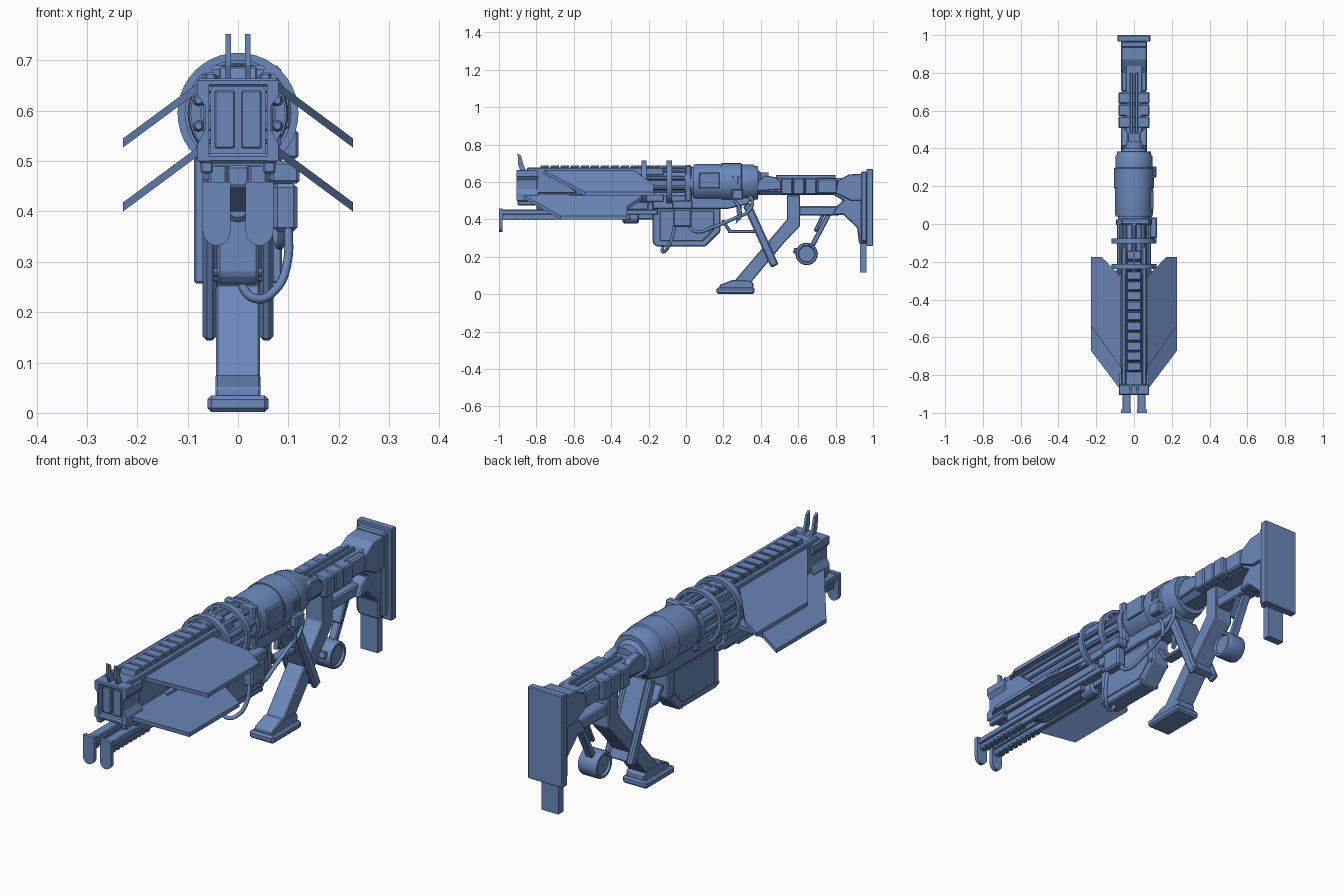
import bpy, bmesh, math
from mathutils import Vector

AX = 0.595  # height of the barrel axis
BLUE = bpy.data.materials.new("blue_metal")
BLUE.diffuse_color = (0.15, 0.25, 0.50, 1)
SIDES = ((-1, "left"), (1, "right"))

def finish(name, bm, bevel=0.0, smooth=False):
    bmesh.ops.recalc_face_normals(bm, faces=bm.faces)
    me = bpy.data.meshes.new(name)
    bm.to_mesh(me)
    bm.free()
    me.materials.append(BLUE)
    ob = bpy.data.objects.new(name, me)
    bpy.context.collection.objects.link(ob)
    if bevel:
        m = ob.modifiers.new("bevel", 'BEVEL')
        m.width, m.segments, m.limit_method = bevel, 1, 'ANGLE'
    if smooth:
        bpy.ops.object.select_all(action='DESELECT')
        ob.select_set(True)
        bpy.context.view_layer.objects.active = ob
        bpy.ops.object.shade_smooth_by_angle(angle=math.radians(35))

def skin(rows, closed=False):
    """Faces between successive closed outlines, capped unless closed."""
    bm = bmesh.new()
    rows = [[bm.verts.new(p) for p in r] for r in rows]
    n = len(rows[0])
    for a, b in zip(rows, rows[1:] + (rows[:1] if closed else [])):
        for i in range(n):
            bm.faces.new((a[i], a[(i + 1) % n], b[(i + 1) % n], b[i]))
    if not closed:
        bm.faces.new(rows[0])
        bm.faces.new(rows[-1])
    return bm

def side(name, pts, x0, x1, bevel=0.0):
    """Side outline (y, z) extruded across x."""
    finish(name, skin([[(x, y, z) for y, z in pts] for x in (x0, x1)]), bevel)

def section(name, pts, y0, y1, bevel=0.0):
    """Cross-section (x, z) extruded along y."""
    finish(name, skin([[(x, y, z) for x, z in pts] for y in (y0, y1)]), bevel)

def box(name, x0, x1, y0, y1, z0, z1, bevel=0.0):
    side(name, [(y0, z0), (y1, z0), (y1, z1), (y0, z1)], x0, x1, bevel)

def bar(name, p, q, w, x0, x1, bevel=0.004):
    """Straight strut from p to q in the side plane."""
    p, q = Vector(p), Vector(q)
    d = (q - p).normalized() * w / 2
    n = Vector((-d.y, d.x))
    side(name, [p + n, q + n, q - n, p - n], x0, x1, bevel)

def lathe(name, prof, c=(0, AX), n=32, ring=False, axis='y'):
    """Profile (along, radius) turned about y, or about x with c = (y, z)."""
    rows = []
    for t, r in prof:
        uv = [(c[0] + r * math.cos(a), c[1] + r * math.sin(a)) for a in [2 * math.pi * i / n for i in range(n)]]
        rows.append([(u, t, v) if axis == 'y' else (t, u, v) for u, v in uv])
    finish(name, skin(rows, ring), 0, True)

def tube(name, pts, r):
    cu = bpy.data.curves.new(name, 'CURVE')
    cu.dimensions, cu.bevel_depth, cu.bevel_resolution, cu.resolution_u = '3D', r, 2, 8
    cu.use_fill_caps = True
    cu.materials.append(BLUE)
    sp = cu.splines.new('BEZIER')
    sp.bezier_points.add(len(pts) - 1)
    for b, p in zip(sp.bezier_points, pts):
        b.co, b.handle_left_type, b.handle_right_type = p, 'AUTO', 'AUTO'
    bpy.context.collection.objects.link(bpy.data.objects.new(name, cu))

# Barrel core, top ribs and muzzle
section("barrel_core", [(-.045, .49), (.045, .49), (.055, .52), (.055, .64), (.04, .66),
                        (-.04, .66), (-.055, .64), (-.055, .52)], -.88, -.02)
for i in range(12):
    y = -.785 + i * .0535
    side(f"top_rib_{i}", [(y, .65), (y + .043, .65), (y + .053, .688), (y + .008, .688)], -.038, .038, .003)
box("muzzle_top", -.08, .08, -.905, -.85, .648, .664, .004)
box("muzzle_bottom", -.08, .08, -.905, -.79, .495, .515, .006)
for s, tag in SIDES:
    for k, (z0, z1, xo) in enumerate([(.495, .535, .07), (.56, .578, .064), (.598, .612, .064), (.635, .676, .066)]):
        box(f"barrel_rail_{tag}_{k}", s * .044, s * xo, -.85, -.12, z0, z1, .004)
    side(f"muzzle_shield_{tag}", [(-.80, .54), (-.58, .54), (-.71, .655), (-.80, .655)], s * .05, s * .068, .003)
    section(f"muzzle_side_{tag}", [(s * .058, .50), (s * .08, .50), (s * .08, .535), (s * .066, .56),
            (s * .066, .61), (s * .08, .63), (s * .08, .66), (s * .058, .66)], -.905, -.79)
    box(f"muzzle_plate_{tag}", s * .006, s * .047, -.895, -.87, .525, .64, .003)
    box(f"muzzle_cheek_{tag}", s * .05, s * .074, -.90, -.80, .475, .51, .004)
    side(f"sight_prong_{tag}", [(-.88, .65), (-.85, .65), (-.872, .70), (-.882, .74), (-.90, .752), (-.898, .69)],
         s * .014, s * .025)
    # Lower rails ending in round-nosed hooks
    box(f"under_rail_{tag}", s * .018, s * .062, -.985, -.15, .425, .452, .004)
    box(f"under_rail_web_{tag}", s * .028, s * .052, -.985, -.30, .398, .43, .003)
    for i in range(9):
        box(f"rail_tooth_{tag}_{i}", s * .024, s * .057, -.965 + i * .03, -.947 + i * .03, .396, .41)
    arc = [(s * .0425 + .0275 * math.cos(a), .362 + .03 * math.sin(a))
           for a in [math.pi + math.pi * i / 10 for i in range(11)]]
    section(f"rail_hook_{tag}", arc + [(s * .0425 + .0275, .458), (s * .0425 - .0275, .458)], -1.0, -.982)
    box(f"rail_hanger_{tag}", s * .02, s * .06, -.80, -.2, .45, .495, .006)
    # Wing plates, upper and lower
    wings = {"upper": (.662, [(.07, -.76), (.228, -.54), (.228, -.175), (.17, -.175), (.07, -.28)]),
             "lower": (.535, [(.07, -.88), (.228, -.67), (.228, -.315), (.16, -.315), (.07, -.22)])}
    for w, (z, pts) in wings.items():
        finish(f"wing_{w}_{tag}", skin([[(s * x, y, z - d - .74 * (x - .07)) for x, y in pts] for d in (0, .018)]))
    box(f"wing_mount_{tag}", s * .05, s * .082, -.62, -.28, .50, .535, .004)
side("under_keel", [(-.72, .45), (-.62, .40), (-.12, .40), (-.12, .49), (-.72, .49)], -.022, .022, .004)
lathe("under_lug", [(-.34, .022), (-.33, .032), (-.26, .032), (-.25, .022)], (0, .41), 16)

# Hoops, cage rods and inner barrel
for k, y in enumerate((-.225, -.09)):
    lathe(f"hoop_{k}", [(y - .014, .105), (y - .014, .12), (y + .014, .12), (y + .014, .105)], n=40, ring=True)
    for a in (54, 126, 234, 306):
        c, d = math.cos(math.radians(a)), math.sin(math.radians(a))
        lathe(f"hoop_spacer_{k}_{a}", [(y - .012, .01), (y + .012, .01)], (.1 * c, AX + .1 * d), 8)
lathe("inner_barrel", [(-.26, .06), (-.25, .075), (.02, .075)])
for i in range(10):
    c, d = math.cos(math.pi * (i + .5) / 5), math.sin(math.pi * (i + .5) / 5)
    lathe(f"cage_rod_{i}", [(-.27, .007), (-.262, .012), (.01, .012)], (.082 * c, AX + .082 * d), 8)

# Round receiver
lathe("receiver", [(-.005, .08), (-.005, .094), (.025, .094), (.025, .086), (.04, .086), (.04, .097), (.055, .1),
                   (.19, .1), (.19, .105), (.295, .105), (.30, .099), (.355, .099), (.37, .09), (.385, .09),
                   (.385, .07), (.40, .055), (.44, .055)], n=40)
box("receiver_side_port", .085, .104, .07, .18, .565, .65, .004)
for k, y in enumerate((.245, .275)):
    box(f"receiver_vent_{k}", .09, .11, y, y + .015, .585, .63, .002)
box("receiver_lug", .085, .12, .245, .305, .505, .56, .005)
box("front_collar_block", -.07, .085, -.005, .03, .49, .69, .008)

# Lower receiver and magazine
side("lower_receiver", [(-.18, .455), (.22, .455), (.33, .48), (.37, .53), (.33, .55), (-.15, .55), (-.18, .52)],
     -.055, .055, .005)
side("magazine", [(-.178, .46), (-.178, .275), (-.16, .255), (.105, .255), (.185, .335), (.185, .46)],
     -.042, .042, .006)
for s, tag in SIDES:
    side(f"magazine_panel_{tag}", [(-.14, .445), (-.14, .285), (.09, .285), (.15, .345), (.15, .445)],
         s * .04, s * .047, .003)
    for k, c in enumerate([(-.16, .28), (.10, .27), (.168, .345), (-.16, .44)]):
        lathe(f"magazine_bolt_{tag}_{k}", [(s * .03, .009), (s * .048, .009)], c, 8, axis='x')

# Side power box with its cables
box("power_box", .07, .118, -.07, .03, .36, .455, .008)
box("power_box_cap", .065, .122, -.075, .035, .455, .50, .006)
tube("front_cable", [(.10, -.06, .37), (.098, -.075, .30), (.075, -.10, .245), (.035, -.125, .227),
                     (.01, -.125, .25), (.01, -.12, .28)], .009)
tube("rear_cable", [(.09, .01, .37), (.085, .05, .335), (.075, .15, .36), (.07, .27, .41), (.072, .33, .44),
                    (.07, .355, .50), (.06, .32, .54)], .009)
tube("receiver_cable", [(.07, .26, .50), (.08, .29, .45), (.075, .285, .40)], .008)

# Trigger and guard
bar("guard_front", (.195, .395), (.235, .335), .018, -.025, .025)
bar("guard_base", (.225, .335), (.40, .335), .018, -.025, .025)
side("trigger", [(.27, .47), (.30, .47), (.29, .40), (.265, .375), (.272, .42)], -.01, .01)

# Grip leg, foot and crossing struts
side("grip_leg", [(.25, .06), (.345, .06), (.525, .275), (.61, .365), (.61, .53), (.54, .53), (.54, .40)],
     -.044, .044, .004)
side("foot_ankle", [(.18, .03), (.36, .03), (.36, .06), (.335, .075), (.245, .075), (.18, .05)], -.045, .045, .004)
box("foot_sole", -.061, .061, .163, .367, .002, .035, .008)
for s, tag in SIDES:
    bar(f"cross_strut_{tag}", (.325, .48), (.475, .15), .045, s * .043, s * .07, .008)
bar("cross_strut_core", (.33, .48), (.47, .16), .03, -.045, .045)

# Rear body, rail and stock
section("rear_tube", [(-.06, .55), (-.04, .53), (.04, .53), (.06, .55), (.06, .60), (.04, .62), (-.04, .62),
                      (-.06, .60)], .39, .86)
for s, tag in SIDES:
    side(f"rear_link_{tag}", [(.38, .60), (.42, .635), (.48, .625), (.51, .60), (.51, .56), (.38, .55)],
         s * .03, s * .068, .004)
    box(f"rear_rail_{tag}", s * .006, s * .022, .48, .80, .61, .637, .003)
for k in range(3):
    box(f"rear_sleeve_{k}", -.083, .083, .508 + k * .064, .57 + k * .064, .532, .622, .006)
box("rear_sleeve_end", -.068, .068, .70, .81, .535, .618, .008)
bar("lower_brace", (.58, .445), (.82, .445), .05, -.035, .035, .006)
side("stock", [(.79, .53), (.81, .605), (.87, .64), (.965, .645), (.965, .27), (.925, .27), (.915, .355),
               (.84, .425), (.78, .42), (.81, .475), (.84, .50)], -.055, .055, .006)
side("stock_shoulder", [(.80, .54), (.81, .605), (.87, .64), (.96, .645), (.96, .50), (.88, .50)], -.068, .068, .004)
box("butt_frame", -.07, .07, .935, .968, .28, .655, .006)
box("butt_plate", -.087, .087, .965, 1.0, .257, .67, .004)
box("butt_spike", -.042, .042, .93, .965, .115, .30)

# Roller hanging from the brace
bar("roller_arm", (.765, .43), (.665, .24), .026, -.018, .018)
bar("roller_arm_rear", (.735, .43), (.69, .335), .018, -.03, .03)
lathe("roller", [(-.036, .028), (-.036, .042), (-.046, .046), (-.046, .056), (-.036, .06), (.036, .06),
                 (.046, .056), (.046, .046), (.036, .042), (.036, .028)], (.645, .215), 20, axis='x')
bar("roller_clamp", (.575, .235), (.64, .215), .03, -.03, .03)
